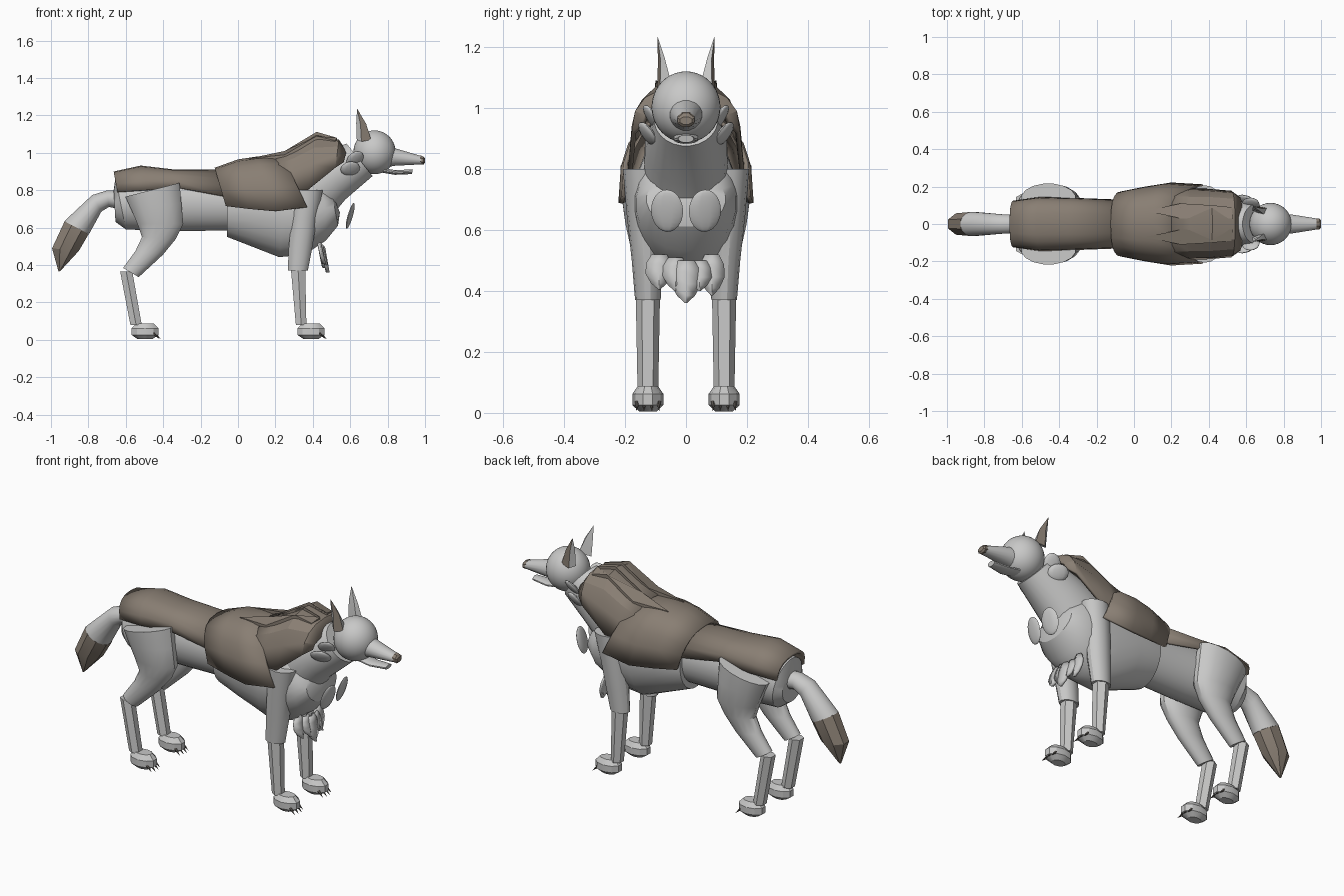
import bpy, bmesh, math
from mathutils import Vector, Matrix

if "Cube" in bpy.data.objects:
    bpy.data.objects.remove(bpy.data.objects["Cube"])


def material(name, rgb):
    m = bpy.data.materials.new(name)
    m.diffuse_color = (*rgb, 1)
    m.use_nodes = True
    m.node_tree.nodes["Principled BSDF"].inputs["Base Color"].default_value = m.diffuse_color
    return m


GREY = material("light_grey_fur", (0.58, 0.58, 0.575))
BROWN = material("brown_fur", (0.25, 0.21, 0.172))
DARK = material("dark_claw", (0.10, 0.09, 0.08))


def finish(name, bm, mat, angle=30):
    bmesh.ops.recalc_face_normals(bm, faces=bm.faces)
    me = bpy.data.meshes.new(name)
    bm.to_mesh(me)
    bm.free()
    me.materials.append(mat)
    for p in me.polygons:
        p.use_smooth = True
    me.set_sharp_from_angle(angle=math.radians(angle))
    ob = bpy.data.objects.new(name, me)
    bpy.context.collection.objects.link(ob)
    return ob


def bridge(bm, rings, closed):
    n = len(rings[0])
    for a, b in zip(rings, rings[1:]):
        for i in range(n if closed else n - 1):
            j = (i + 1) % n
            bm.faces.new((a[i], a[j], b[j], b[i]))


# Tube: each ring is (x1, z1, x2, z2, half_width[, y]), its two edges in side profile
def tube(name, rows, mat, sides=24, y=0.0, angle=30):
    bm = bmesh.new()
    rings = []
    for r in rows:
        a, b = Vector((r[0], 0, r[1])), Vector((r[2], 0, r[3]))
        cy = y + (math.copysign(r[5], y) if len(r) > 5 else 0)
        ring = []
        for i in range(sides):
            t = math.tau * (i + 0.5) / sides
            p = (a + b) / 2 + (a - b) / 2 * math.cos(t)
            ring.append(bm.verts.new((p.x, cy + r[4] * math.sin(t), p.z)))
        rings.append(ring)
    bridge(bm, rings, True)
    bm.faces.new(rings[0])
    bm.faces.new(rings[-1])
    return finish(name, bm, mat, angle)


# Draped shell: each row is (top_x, top_z, low_x, low_z, half_width)
def drape(name, rows, mat, steps=10, power=0.8, thick=0.015):
    bm = bmesh.new()
    rings = []
    for tx, tz, lx, lz, w in rows:
        ring = []
        for i in range(steps + 1):
            t = math.pi * i / steps
            s, c = max(0, math.sin(t)) ** power, math.cos(t)
            yy = math.copysign(abs(c) ** power, c) * w
            ring.append(bm.verts.new((lx + (tx - lx) * s, yy, lz + (tz - lz) * s)))
        rings.append(ring)
    bridge(bm, rings, False)
    ob = finish(name, bm, mat, 25)
    # make sure the shell thickens inward
    mod = ob.modifiers.new("thickness", "SOLIDIFY")
    mod.thickness = thick
    mod.offset = -1
    return ob


def ball(name, loc, size, mat, rot=(0, 0, 0), u=20, v=12, angle=40):
    bm = bmesh.new()
    bmesh.ops.create_uvsphere(bm, u_segments=u, v_segments=v, radius=1)
    m = Matrix.Translation(loc)
    for ax, r in zip("XYZ", rot):
        m = m @ Matrix.Rotation(r, 4, ax)
    bmesh.ops.transform(bm, matrix=m @ Matrix.Diagonal((*size, 1)), verts=bm.verts)
    return finish(name, bm, mat, angle)


# Solid between two points, tapering to a tip
def spike(name, base, tip, radius, mat, sides=5):
    bm = bmesh.new()
    d = Vector(tip) - Vector(base)
    bmesh.ops.create_cone(bm, cap_ends=True, segments=sides, radius1=radius, radius2=0, depth=d.length)
    m = Matrix.Translation(Vector(base) + d / 2) @ d.to_track_quat("Z", "Y").to_matrix().to_4x4()
    bmesh.ops.transform(bm, matrix=m, verts=bm.verts)
    return finish(name, bm, mat)


# Leaf-shaped plate in the y-z plane, bent along its length
def tuft(name, x, y, top, bottom, w, lean):
    bm = bmesh.new()
    rings = []
    for t, k in ((0, .55), (.25, .95), (.55, 1), (.82, .6), (1, .08)):
        z = top + (bottom - top) * t
        cx = x + lean * t
        rings.append([bm.verts.new((cx - (0.010 if abs(q) == 1 else 0), y + q * w * k, z)) for q in (-1, 0, 1)])
    bridge(bm, rings, False)
    ob = finish(name, bm, GREY)
    mod = ob.modifiers.new("thickness", "SOLIDIFY")
    mod.thickness = 0.012


# Torso and neck
tube("belly", [(-.665, .80, -.655, .63, .09), (-.655, .87, -.60, .59, .125), (-.5, .89, -.5, .585, .13),
               (-.3, .885, -.3, .58, .122), (0, .88, 0, .585, .122)], GREY)
tube("chest", [(-.06, .88, -.06, .55, .14), (.1, .93, .08, .495, .165), (.27, .95, .22, .44, .17),
               (.40, .93, .36, .455, .172), (.46, .84, .47, .53, .165), (.50, .79, .535, .61, .13),
               (.51, .77, .545, .68, .08)], GREY)
tube("neck", [(.30, .95, .50, .66, .14), (.44, 1.0, .575, .75, .135), (.58, 1.05, .72, .875, .105)], GREY)

# Head, muzzle and jaw
ball("head", (.73, 0, 1.003), (.113, .113, .117), GREY, u=32, v=20)
tube("muzzle", [(.78, 1.045, .78, .92, .058), (.84, 1.025, .84, .93, .052), (.985, .982, .98, .938, .029)], GREY, 16)
tube("nose", [(.975, .988, .972, .938, .031), (.992, .982, .992, .936, .031), (1, .972, 1, .945, .022)], BROWN, 8)
tube("lower_jaw", [(.74, .925, .76, .895, .042), (.84, .908, .84, .882, .04), (.935, .912, .93, .886, .026)], GREY, 12)

# Tail
tube("tail", [(-.62, .80, -.64, .70, .05), (-.70, .80, -.69, .71, .052), (-.78, .775, -.73, .685, .057),
              (-.93, .635, -.795, .565, .066)], GREY, 16)
tube("tail_tip", [(-.932, .637, -.793, .563, .068), (-1.0, .49, -.845, .475, .062),
                  (-.96, .365, -.948, .37, .008)], BROWN, 8)

# Brown coat: back, shoulder mantle and neck ruff
drape("back_coat", [(-.665, .90, -.645, .79, .125), (-.52, .932, -.50, .80, .145), (-.35, .912, -.33, .815, .14),
                    (-.06, .912, -.06, .765, .13)], BROWN)
drape("shoulder_mantle", [(-.125, .92, -.065, .715, .175), (0, .965, .06, .70, .20), (.10, .98, .20, .688, .222),
                          (.24, .985, .37, .71, .212)], BROWN, power=.75)
drape("mantle_collar", [(.20, .99, .22, .76, .195), (.30, 1.03, .30, .79, .192), (.42, 1.10, .37, .80, .19),
                        (.54, 1.07, .52, .92, .178), (.58, 1.01, .565, .95, .145)], BROWN, steps=8)
# Raised slabs either side of a gap along the mane
for s in (-1, 1):
    bm = bmesh.new()
    pts = [(.06, .07, .97), (.25, .03, 1.01), (.42, .03, 1.112), (.53, .03, 1.08), (.52, .09, 1.065), (.42, .10, 1.09), (.25, .11, .99)]
    top = [bm.verts.new((x, s * y, z)) for x, y, z in pts]
    low = [bm.verts.new((x, s * y, z - .05)) for x, y, z in pts]
    bridge(bm, [top, low], True)
    bm.faces.new(top)
    bm.faces.new(low)
    finish("mane_slab", bm, BROWN)

for s in (-1, 1):
    # Ears with a brown outer panel
    bm = bmesh.new()
    base = [bm.verts.new(p) for p in ((.635, s * .07, 1.07), (.70, s * .048, 1.08), (.712, s * .085, 1.07), (.66, s * .095, 1.06))]
    mid = [bm.verts.new(p) for p in ((.632, s * .078, 1.16), (.67, s * .070, 1.165), (.685, s * .083, 1.155), (.655, s * .092, 1.15))]
    tip = bm.verts.new((.637, s * .094, 1.236))
    bridge(bm, [base, mid], True)
    for i in range(4):
        bm.faces.new((mid[i], mid[(i + 1) % 4], tip))
    bm.faces.new(base)
    ear = finish("ear", bm, GREY)
    ear.data.materials.append(BROWN)
    for p in ear.data.polygons:
        if p.normal.y * s > 0.3 and p.normal.x > 0:
            p.material_index = 1

    # Cheek fur
    ball("cheek_tuft", (.625, s * .108, .965), (.045, .014, .055), GREY, (s * -.5, .5, s * -.3), 12, 8)
    ball("cheek_tuft", (.60, s * .125, .915), (.055, .014, .045), GREY, (s * -.5, .3, s * -.3), 12, 8)

    # Chest fur discs
    ball("chest_disc", (.60, s * .062, .663), (.012, .053, .072), GREY, (0, .28, s * .15), 10, 12)

    # Front leg
    y = s * .125
    tube("front_upper_leg", [(.30, .80, .455, .80, .062, .02), (.285, .65, .425, .66, .058, .012),
                             (.27, .50, .40, .50, .05, .003), (.265, .37, .375, .37, .042, 0)], GREY, 14, y)
    tube("front_lower_leg", [(.275, .40, .365, .40, .04), (.305, .08, .37, .08, .034)], GREY, 6, y)

    # Hind leg
    tube("thigh", [(-.605, .765, -.31, .84, .08, .012), (-.575, .70, -.30, .73, .08, .008), (-.54, .62, -.29, .62, .07, .005),
                   (-.515, .55, -.33, .54, .058, 0), (-.55, .475, -.40, .455, .048, 0),
                   (-.615, .385, -.53, .335, .038, 0)], GREY, 16, y)
    tube("hind_lower_leg", [(-.635, .365, -.56, .365, .038), (-.58, .08, -.51, .08, .034)], GREY, 6, y)

    # Paws with claws
    for name, px in (("front_paw", .39), ("hind_paw", -.497)):
        bm = bmesh.new()
        rings = []
        for z, k in ((.004, .55), (.026, 1), (.062, 1), (.088, .65)):
            rings.append([bm.verts.new((px + .075 * k * math.cos(math.tau * (i + .5) / 10),
                                        y + .051 * k * math.sin(math.tau * (i + .5) / 10), z)) for i in range(10)])
        bridge(bm, rings, True)
        bm.faces.new(rings[0])
        bm.faces.new(rings[-1])
        finish(name, bm, GREY)
        for d in (-.034, -.012, .012, .034):
            cx = px + .066 - abs(d) * .35
            spike("claw", (cx - .01, y + d, .036), (cx + .022, y + d * 1.1, .002 + abs(d) * .1), .009, DARK)

# Hanging chest tufts
for y, x, top, bottom, w in ((-.088, .445, .52, .405, .045), (.085, .445, .52, .385, .042),
                             (-.035, .455, .51, .40, .042), (.045, .455, .50, .40, .04), (0, .465, .50, .36, .05)):
    tuft("chest_tuft", x, y, top, bottom, w, .025)
